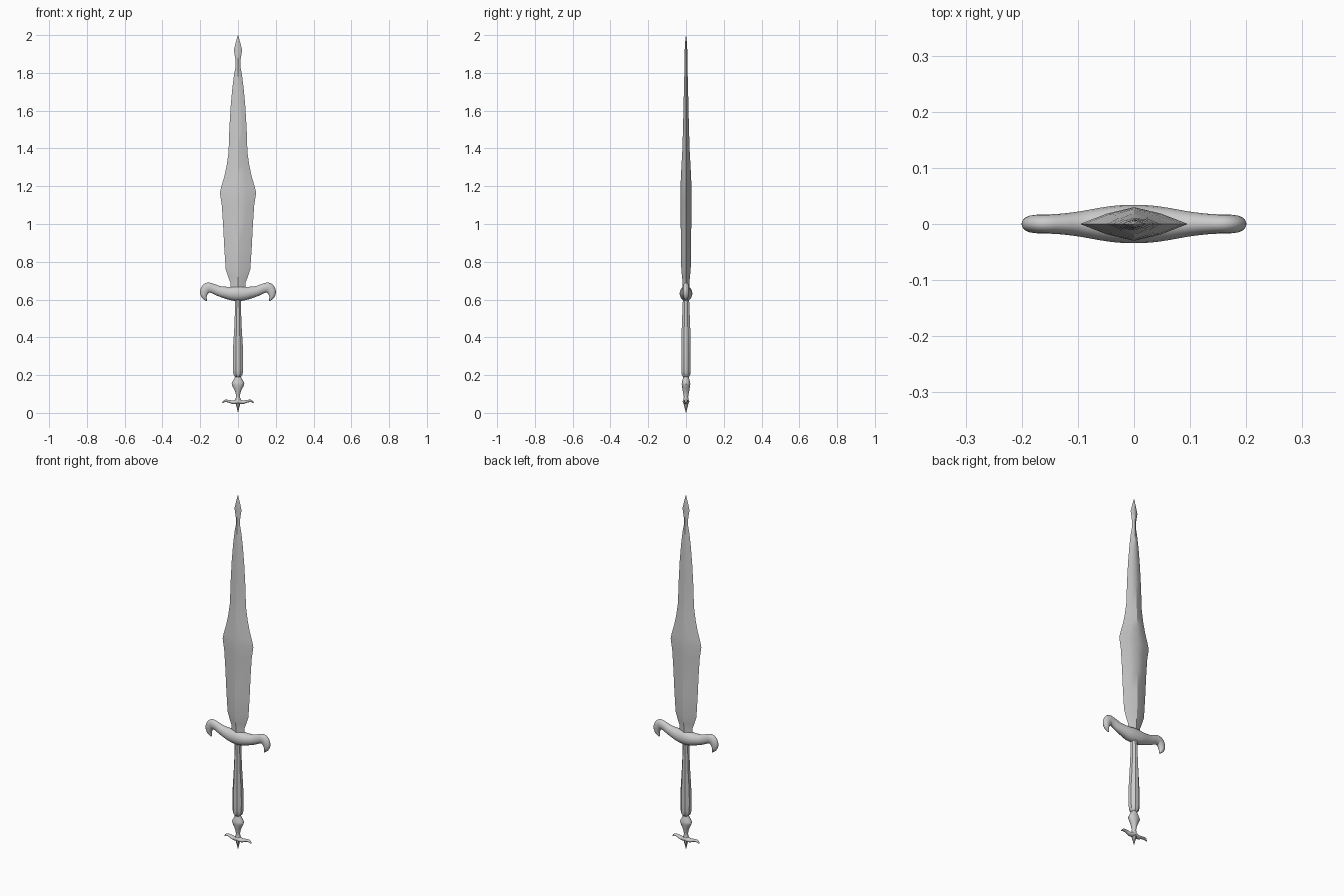
import bpy, bmesh, math
from mathutils import Vector

if "Cube" in bpy.data.objects:
    bpy.data.objects.remove(bpy.data.objects["Cube"])


def smooth(rows, n=4):
    """Catmull-Rom resampling of rows of numbers."""
    out = []
    for i in range(len(rows) - 1):
        a, b, c, d = (rows[max(i - 1, 0)], rows[i], rows[i + 1],
                      rows[min(i + 2, len(rows) - 1)])
        for k in range(n):
            t = k / n
            out.append([0.5 * (2*q + (r - p)*t + (2*p - 5*q + 4*r - s)*t*t
                               + (3*q - p - 3*r + s)*t**3)
                        for p, q, r, s in zip(a, b, c, d)])
    return out + [list(rows[-1])]


def skin(name, rings, angle):
    """Bridge rings of points into a closed solid."""
    bm = bmesh.new()
    vr = [[bm.verts.new(p) for p in r] for r in rings]
    m = len(vr[0])
    for a, b in zip(vr, vr[1:]):
        for i in range(m):
            j = (i + 1) % m
            bm.faces.new((a[i], a[j], b[j], b[i]))
    bm.faces.new(vr[0][::-1])
    bm.faces.new(vr[-1])
    bmesh.ops.recalc_face_normals(bm, faces=bm.faces)
    me = bpy.data.meshes.new(name)
    bm.to_mesh(me)
    bm.free()
    ob = bpy.data.objects.new(name, me)
    bpy.context.collection.objects.link(ob)
    bpy.ops.object.select_all(action='DESELECT')
    ob.select_set(True)
    bpy.context.view_layer.objects.active = ob
    bpy.ops.object.shade_smooth_by_angle(angle=math.radians(angle))
    return ob


def circle(n):
    return [(math.cos(2*math.pi*i/n), math.sin(2*math.pi*i/n)) for i in range(n)]


def column(name, rows, section, angle=35):
    """Loft along z; rows are (z, half width x, half depth y)."""
    return skin(name, [[(sx*x, sy*y, z) for sx, sy in section]
                       for z, x, y in rows], angle)


def arms(name, half, n=16):
    """Mirrored tube in the xz plane; rows are (x, z, in-plane radius, y radius)."""
    path = smooth([(-x, z, r, y) for x, z, r, y in half[:0:-1]] + half, 5)
    rings = []
    for i, (x, z, r, ry) in enumerate(path):
        p, q = path[max(i - 1, 0)], path[min(i + 1, len(path) - 1)]
        t = Vector((q[0] - p[0], 0, q[1] - p[1])).normalized()
        nrm = Vector((-t.z, 0, t.x))
        rings.append([Vector((x, 0, z)) + nrm*r*c + Vector((0, ry*s, 0))
                      for c, s in circle(n)])
    return skin(name, rings, 60)


# blade: lens section with a centre ridge and sharp edges
lens = [(1, 0), (.5, .62), (0, 1), (-.5, .62), (-1, 0), (-.5, -.62), (0, -1), (.5, -.62)]
column("blade", [
    (.64, .04, .018), (.69, .04, .018), (.72, .052, .021), (.76, .065, .025),
    (.88, .073, .027), (1.0, .079, .028), (1.1, .086, .029), (1.165, .096, .030),
    (1.2, .088, .029), (1.25, .073, .027), (1.31, .060, .024), (1.38, .050, .020),
    (1.5, .046, .016), (1.62, .039, .013), (1.72, .030, .011), (1.79, .021, .009),
    (1.83, .013, .008), (1.86, .012, .008), (1.92, .022, .007), (1.96, .012, .005),
    (2.0, .0005, .0005)], lens, 30)

# crossguard with hooked ends
arms("crossguard", [
    (0, .632, .040, .034), (.03, .632, .037, .033), (.06, .636, .032, .029),
    (.10, .645, .027, .022), (.135, .659, .025, .018), (.162, .662, .027, .017),
    (.178, .640, .023, .016), (.178, .615, .014, .013), (.166, .592, .002, .003)])

# faceted grip
octagon = [(math.cos(a)*1.06, math.sin(a)*1.06)
           for a in (math.pi/8 + math.pi/4*i for i in range(8))]
column("grip", smooth([
    (.62, .016, .017), (.57, .016, .018), (.45, .020, .023), (.34, .027, .024),
    (.25, .028, .025), (.205, .025, .024), (.19, .013, .014)], 2), octagon, 30)

# pommel baluster
column("pommel", smooth([
    (.20, .012, .014), (.185, .018, .016), (.16, .032, .022), (.145, .031, .022),
    (.115, .016, .017), (.09, .011, .012), (.07, .014, .013), (.055, .018, .017)], 3),
    circle(12), 40)

# small curled arms and end spike
arms("pommel_arms", [
    (0, .060, .013, .018), (.025, .056, .010, .014), (.05, .062, .007, .010),
    (.07, .063, .006, .008), (.083, .053, .002, .003)], 12)
column("end_spike", [(.06, .014, .016), (.04, .010, .011), (.025, .006, .007),
                     (0, .0005, .0005)], circle(8))
